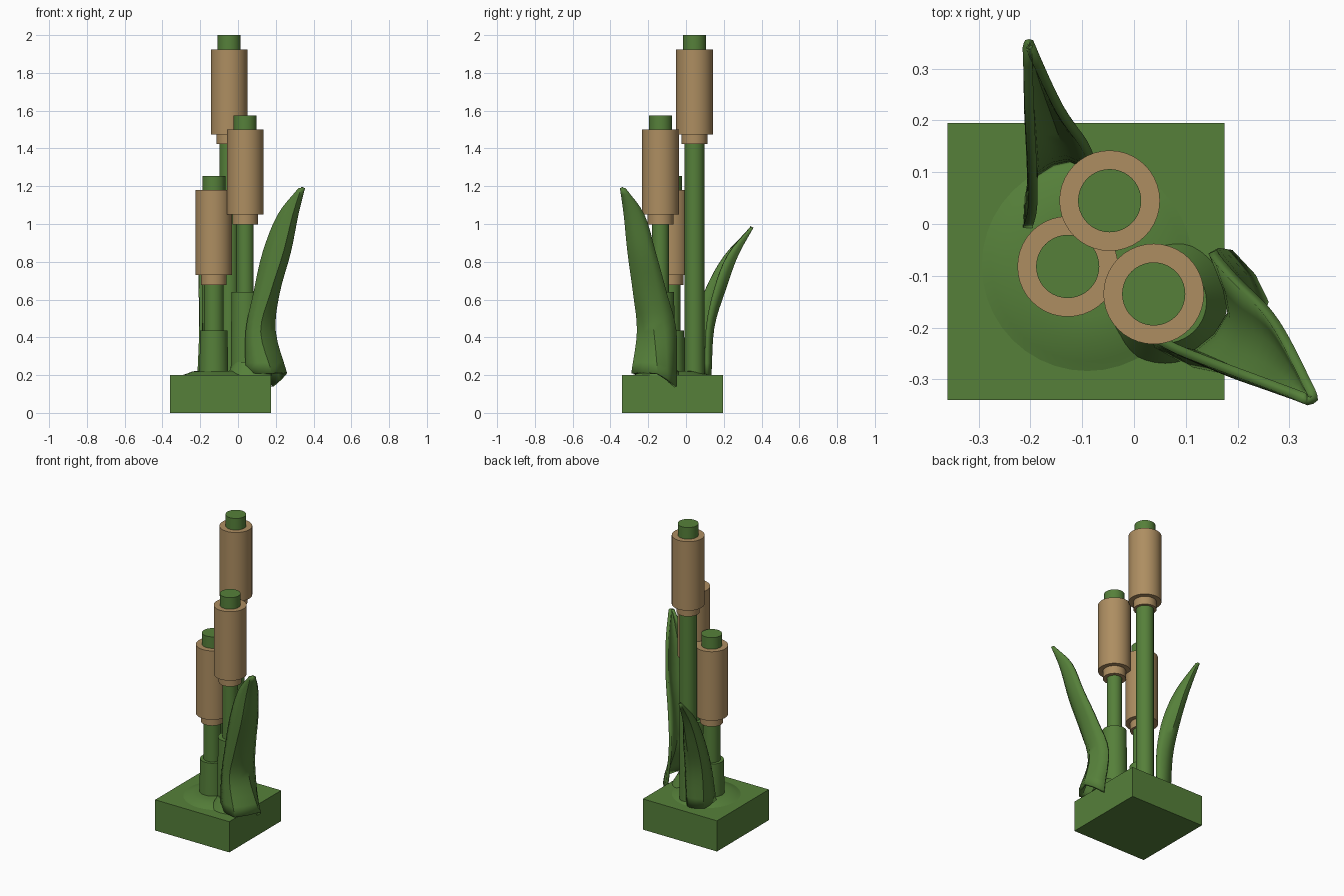
import bpy
import math
from mathutils import Vector

cube = bpy.data.objects.get("Cube")
if cube:
    bpy.data.objects.remove(cube, do_unlink=True)


def make_material(name, colour):
    mat = bpy.data.materials.new(name)
    mat.use_nodes = True
    mat.diffuse_color = (*colour, 1)
    shader = next(n for n in mat.node_tree.nodes if n.type == 'BSDF_PRINCIPLED')
    shader.inputs["Base Color"].default_value = (*colour, 1)
    shader.inputs["Roughness"].default_value = 0.9
    return mat


GREEN = make_material("leaf_green", (0.092, 0.216, 0.042))
BROWN = make_material("seed_brown", (0.42, 0.27, 0.12))


def add_object(name, verts, faces, mat, angle=30):
    mesh = bpy.data.meshes.new(name)
    mesh.from_pydata(verts, [], faces)
    mesh.materials.append(mat)
    obj = bpy.data.objects.new(name, mesh)
    bpy.context.collection.objects.link(obj)
    bpy.ops.object.select_all(action='DESELECT')
    obj.select_set(True)
    bpy.context.view_layer.objects.active = obj
    bpy.ops.object.shade_smooth_by_angle(angle=math.radians(angle))
    return obj


def lathe(name, centre, profile, mat, sides=40):
    """Closed solid of revolution from (radius, height) pairs, bottom to top."""
    verts, faces = [], []
    for radius, z in profile:
        for s in range(sides):
            a = math.tau * s / sides
            verts.append((centre[0] + radius * math.cos(a),
                          centre[1] + radius * math.sin(a), z))
    for row in range(len(profile) - 1):
        for s in range(sides):
            a, b = row * sides + s, row * sides + (s + 1) % sides
            faces.append((a, b, b + sides, a + sides))
    last = (len(profile) - 1) * sides
    faces.append(tuple(reversed(range(sides))))
    faces.append(tuple(range(last, last + sides)))
    return add_object(name, verts, faces, mat)


def stalk(name, centre, top, stem_radius, sleeve_top=None):
    """Stem, seed head with its collar, tip, and an optional lower sleeve."""
    head_top, head_low = top - 0.075, top - 0.525
    collar_low = head_low - 0.052
    lathe(name + "_stem", centre,
          [(stem_radius, 0.19), (stem_radius, collar_low + 0.01)], GREEN)
    lathe(name + "_seed_head", centre,
          [(0.068, collar_low), (0.068, head_low),
           (0.097, head_low), (0.097, head_top)], BROWN)
    lathe(name + "_tip", centre, [(0.061, head_top - 0.01), (0.061, top)], GREEN)
    if sleeve_top:
        lathe(name + "_sleeve", centre,
              [(0.077, 0.19), (0.072, sleeve_top)], GREEN)


def spline(points, steps):
    """Catmull-Rom curve through the points."""
    padded = [points[0] * 2 - points[1], *points, points[-1] * 2 - points[-2]]
    curve = []
    for a, b, c, d in zip(padded, padded[1:], padded[2:], padded[3:]):
        for i in range(steps):
            t = i / steps
            curve.append(0.5 * (2 * b + (c - a) * t
                                + (2 * a - 5 * b + 4 * c - d) * t * t
                                + (3 * b - a - 3 * c + d) * t ** 3))
    return curve + [points[-1]]


def leaf(name, heights, edges, heel_drop=0.0, steps=4):
    """Trough-shaped blade; each edge is a list of (x, y) at the given heights."""
    lines = [[Vector((x, y, z)) for (x, y), z in zip(edge, heights)]
             for edge in edges]
    lines[-1][0].z -= heel_drop
    lines = [[p for p in spline(line, steps)] for line in lines]
    rows = [spline(list(section), 2) for section in zip(*lines)]
    width = len(rows[0])
    verts = [p for row in rows for p in row]
    faces = [(r * width + c, r * width + c + 1,
              (r + 1) * width + c + 1, (r + 1) * width + c)
             for r in range(len(rows) - 1) for c in range(width - 1)]
    obj = add_object(name, verts, faces, GREEN, 40)
    solid = obj.modifiers.new("thickness", 'SOLIDIFY')
    solid.thickness = 0.018
    solid.offset = -1
    return obj


# Square block of ground
x0, x1, y0, y1 = -0.36, 0.175, -0.34, 0.195
corners = [(x0, y0), (x1, y0), (x1, y1), (x0, y1)]
add_object("ground_block",
           [(x, y, z) for z in (0, 0.2) for x, y in corners],
           [(3, 2, 1, 0), (4, 5, 6, 7)]
           + [(i, (i + 1) % 4, (i + 1) % 4 + 4, i + 4) for i in range(4)], GREEN)

# Low mound under the stems
lathe("mound", (-0.09, -0.08),
      [(0.21, 0.198), (0.185, 0.206), (0.15, 0.22), (0.1, 0.223)], GREEN)
lathe("root_flare", (0.06, -0.15),
      [(0.12, 0.198), (0.105, 0.225), (0.08, 0.27)], GREEN)

# Three stalks of different heights
stalk("tall_stalk", (-0.047, 0.045), 2.0, 0.052)
stalk("middle_stalk", (0.038, -0.135), 1.575, 0.045, 0.64)
stalk("short_stalk", (-0.128, -0.082), 1.255, 0.052, 0.435)

# Large leaf at the front left
leaf("front_leaf", [0.21, 0.43, 0.63, 0.85, 1.05, 1.19],
     [[(0.04, -0.24), (0.04, -0.23), (0.08, -0.25),
       (0.13, -0.27), (0.21, -0.30), (0.32, -0.34)],
      [(0.18, -0.29), (0.12, -0.26), (0.17, -0.28),
       (0.24, -0.31), (0.29, -0.33), (0.335, -0.35)],
      [(0.26, -0.15), (0.20, -0.17), (0.22, -0.20),
       (0.28, -0.23), (0.32, -0.28), (0.355, -0.34)],
      [(0.19, -0.05), (0.16, -0.05), (0.20, -0.10),
       (0.26, -0.16), (0.30, -0.22), (0.35, -0.32)]],
     heel_drop=0.07)

# Smaller leaf at the back right
leaf("back_leaf", [0.2, 0.45, 0.65, 0.83, 0.98],
     [[(-0.08, 0.11), (-0.075, 0.12), (-0.09, 0.16), (-0.135, 0.225), (-0.19, 0.34)],
      [(-0.12, 0.135), (-0.13, 0.15), (-0.15, 0.21), (-0.17, 0.275), (-0.195, 0.355)],
      [(-0.20, 0.10), (-0.20, 0.12), (-0.205, 0.18), (-0.21, 0.26), (-0.21, 0.355)],
      [(-0.215, -0.01), (-0.205, 0.03), (-0.205, 0.10), (-0.21, 0.20), (-0.215, 0.34)]])
